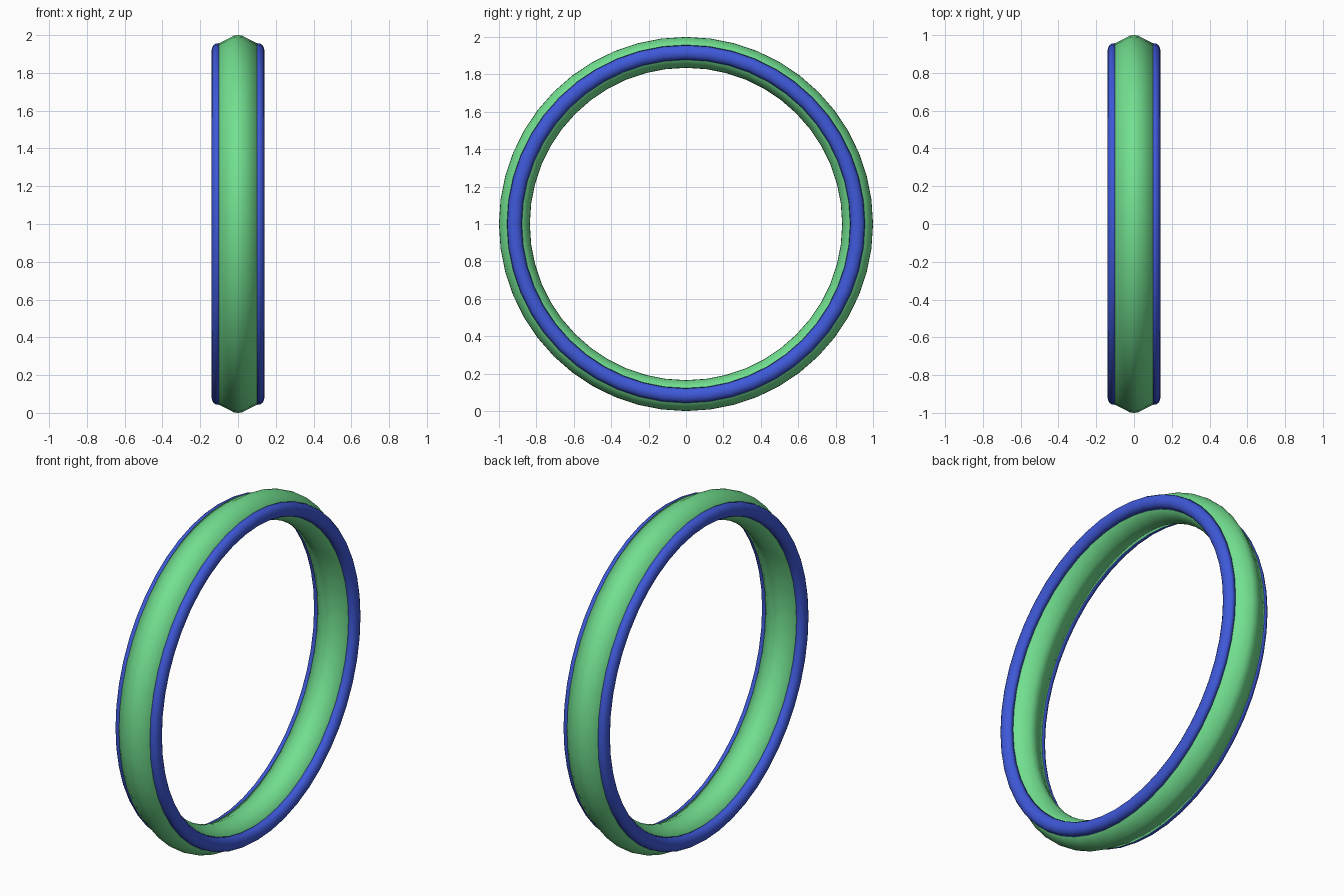
import bpy, bmesh
from math import sin, cos, pi

if "Cube" in bpy.data.objects:
    bpy.data.objects.remove(bpy.data.objects["Cube"])

SEGS = 48


def ring(name, profile, color):
    """Sweep a closed (x, radius) profile around the x axis."""
    bm = bmesh.new()
    loops = []
    for i in range(SEGS):
        a = 2 * pi * i / SEGS
        loops.append([bm.verts.new((x, r * cos(a), 1 + r * sin(a))) for x, r in profile])
    n = len(profile)
    for i in range(SEGS):
        p, q = loops[i], loops[(i + 1) % SEGS]
        for j in range(n):
            k = (j + 1) % n
            bm.faces.new((p[j], p[k], q[k], q[j]))
    bmesh.ops.recalc_face_normals(bm, faces=bm.faces)
    mesh = bpy.data.meshes.new(name)
    bm.to_mesh(mesh)
    bm.free()
    obj = bpy.data.objects.new(name, mesh)
    bpy.context.collection.objects.link(obj)
    mat = bpy.data.materials.new(name + "_paint")
    mat.diffuse_color = color
    mat.use_nodes = True
    mat.node_tree.nodes["Principled BSDF"].inputs["Base Color"].default_value = mat.diffuse_color
    mesh.materials.append(mat)
    for f in mesh.polygons:
        f.use_smooth = True
    return obj


# Green band, bulging outwards and inwards at the middle
band = [(-0.10, 0.957), (-0.02, 0.998), (0, 1.0), (0.02, 0.998), (0.10, 0.957),
        (0.10, 0.878), (0.02, 0.837), (0, 0.835), (-0.02, 0.837), (-0.10, 0.878)]
ring("band", band, (0.17, 0.75, 0.28, 1))

# Blue rounded rims on both sides
for side, label in ((1, "right"), (-1, "left")):
    rim = []
    for i in range(9):
        t = pi * i / 8
        c, s = cos(t), sin(t)
        rim.append((side * (0.10 + 0.04 * s ** 0.8 if s > 1e-6 else side * 0.10 * side), 0.9175 + 0.04 * c))
    ring("rim_" + label, rim, (0.05, 0.10, 0.70, 1))
